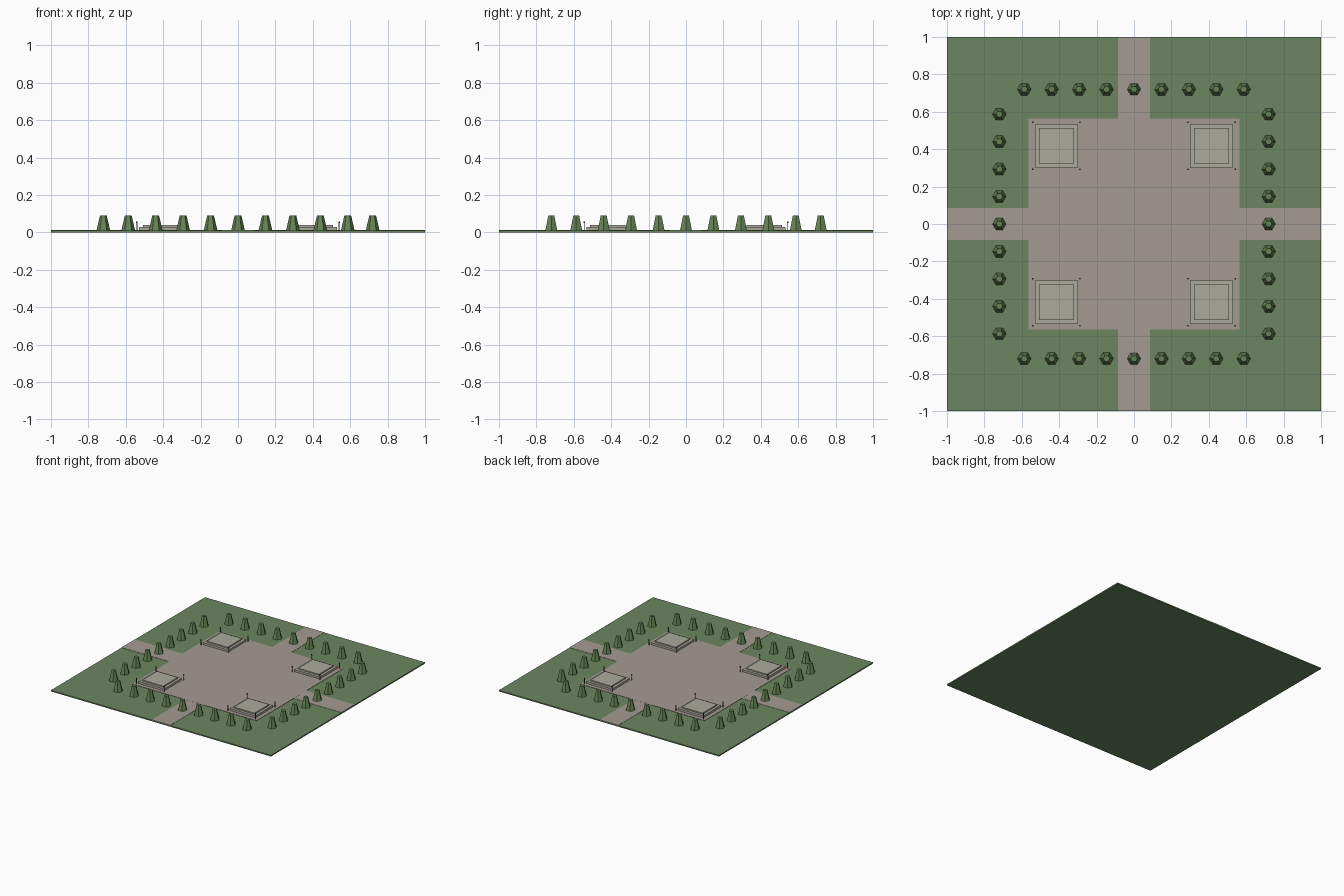
import bpy
from math import pi

if "Cube" in bpy.data.objects:
    bpy.data.objects.remove(bpy.data.objects["Cube"])


def material(name, rgb):
    m = bpy.data.materials.new(name)
    m.diffuse_color = (*rgb, 1)
    m.use_nodes = True
    m.node_tree.nodes["Principled BSDF"].inputs["Base Color"].default_value = m.diffuse_color
    return m


GRASS = material("grass", (0.15, 0.24, 0.12))
LEAF = material("leaf", (0.13, 0.23, 0.09))
PAVING = material("paving", (0.37, 0.33, 0.29))
STONE = material("stone", (0.41, 0.40, 0.33))
METAL = material("dark_metal", (0.06, 0.07, 0.07))


def box(name, x, y, sx, sy, z0, z1, mat):
    bpy.ops.mesh.primitive_cube_add(size=1, location=(x, y, (z0 + z1) / 2))
    o = bpy.context.object
    o.name = name
    o.scale = (sx, sy, z1 - z0)
    o.data.materials.append(mat)
    return o


def cone(name, x, y, r1, r2, z0, z1, sides, mat):
    bpy.ops.mesh.primitive_cone_add(vertices=sides, radius1=r1, radius2=r2, depth=z1 - z0,
                                    location=(x, y, (z0 + z1) / 2), rotation=(0, 0, pi / 2))
    o = bpy.context.object
    o.name = name
    o.data.materials.append(mat)
    return o


# lawn, square plaza and crossing paths
box("lawn", 0, 0, 2, 2, 0, 0.01, GRASS)
box("plaza", 0, 0, 1.13, 1.13, 0.005, 0.0125, PAVING)
box("path_x", 0, 0, 2, 0.17, 0.005, 0.012, PAVING)
box("path_y", 0, 0, 0.17, 2, 0.005, 0.012, PAVING)

# four stepped plinths, each with corner bollards
for sx in (-1, 1):
    for sy in (-1, 1):
        cx, cy = sx * 0.415, sy * 0.418
        box("plinth_base", cx, cy, 0.23, 0.23, 0.011, 0.029, STONE)
        box("plinth_top", cx, cy, 0.188, 0.188, 0.029, 0.039, STONE)
        for dx in (-0.126, 0.126):
            for dy in (-0.126, 0.126):
                cone("bollard_post", cx + dx, cy + dy, 0.003, 0.003, 0.011, 0.052, 6, METAL)
                cone("bollard_cap", cx + dx, cy + dy, 0.005, 0.005, 0.05, 0.059, 6, METAL)

# hexagonal clipped trees along the four sides
for i in range(-4, 5):
    t = i * 0.1467
    for x, y in ((t, -0.72), (t, 0.72), (-0.72, t), (0.72, t)):
        cone("tree", x, y, 0.037, 0.018, 0.009, 0.091, 6, LEAF)
